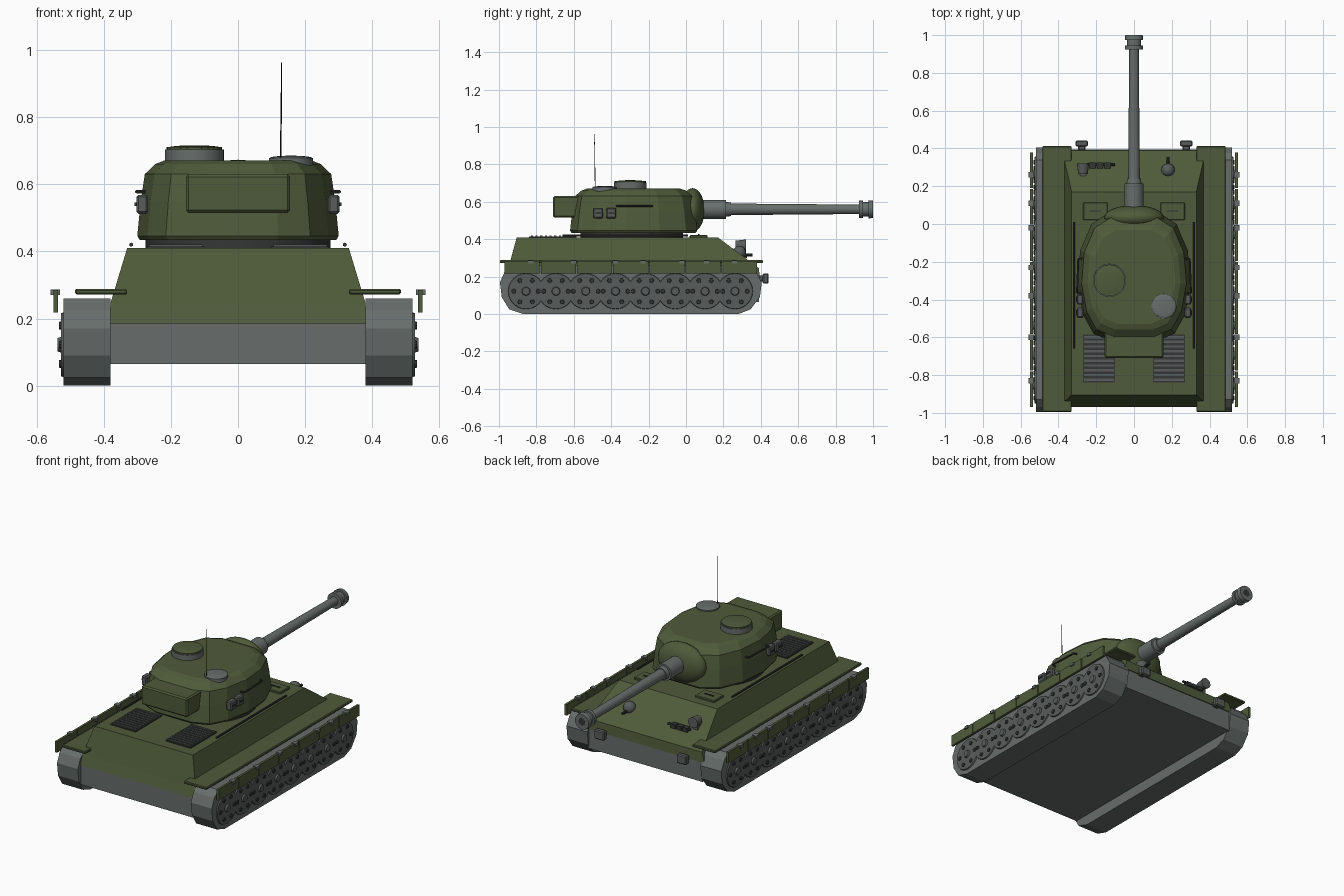
import bpy, bmesh, math
from mathutils import Matrix, Vector

if "Cube" in bpy.data.objects:
    bpy.data.objects.remove(bpy.data.objects["Cube"])


def mat(name, r, g, b):
    m = bpy.data.materials.new(name)
    m.diffuse_color = (r, g, b, 1)
    m.use_nodes = True
    m.node_tree.nodes["Principled BSDF"].inputs["Base Color"].default_value = m.diffuse_color
    return m


GREEN = mat("olive_green", 0.078, 0.105, 0.043)
GREY = mat("track_grey", 0.135, 0.155, 0.148)
STEEL = mat("wheel_steel", 0.095, 0.11, 0.105)
DARK = mat("dark_metal", 0.035, 0.038, 0.037)
BLACK = mat("antenna_black", 0.01, 0.01, 0.01)


def finish(bm, name, m, smooth=True, bevel=0):
    bmesh.ops.recalc_face_normals(bm, faces=bm.faces)
    me = bpy.data.meshes.new(name)
    bm.to_mesh(me)
    bm.free()
    me.materials.append(m)
    if smooth:
        for p in me.polygons:
            p.use_smooth = True
        me.set_sharp_from_angle(angle=math.radians(35))
    ob = bpy.data.objects.new(name, me)
    bpy.context.collection.objects.link(ob)
    if bevel:
        b = ob.modifiers.new("bevel", 'BEVEL')
        b.width, b.segments = bevel, 1
    return ob


def add_box(bm, x0, x1, y0, y1, z0, z1):
    c = Vector(((x0 + x1) / 2, (y0 + y1) / 2, (z0 + z1) / 2))
    s = Matrix.Diagonal((x1 - x0, y1 - y0, z1 - z0, 1))
    bmesh.ops.create_cube(bm, size=1, matrix=Matrix.Translation(c) @ s)


def add_cyl(bm, a, b, r1, r2=None, n=24):
    a, b = Vector(a), Vector(b)
    d = b - a
    rot = d.to_track_quat('Z', 'Y').to_matrix().to_4x4()
    bmesh.ops.create_cone(bm, cap_ends=True, segments=n, radius1=r1,
                          radius2=r1 if r2 is None else r2, depth=d.length,
                          matrix=Matrix.Translation((a + b) / 2) @ rot)


def box(name, m, *dims, bevel=0):
    bm = bmesh.new()
    add_box(bm, *dims)
    return finish(bm, name, m, False, bevel)


def cyl(name, m, a, b, r1, r2=None, n=24):
    bm = bmesh.new()
    add_cyl(bm, a, b, r1, r2, n)
    return finish(bm, name, m)


def ball(name, m, c, s, n=24):
    bm = bmesh.new()
    bmesh.ops.create_uvsphere(bm, u_segments=n, v_segments=n // 2, radius=1,
                              matrix=Matrix.Translation(c) @ Matrix.Diagonal((*s, 1)))
    return finish(bm, name, m)


def loft(name, m, rings, bevel=0):
    bm = bmesh.new()
    vs = [[bm.verts.new(p) for p in r] for r in rings]
    n = len(vs[0])
    for a, b in zip(vs, vs[1:]):
        for i in range(n):
            j = (i + 1) % n
            bm.faces.new((a[i], a[j], b[j], b[i]))
    bm.faces.new(vs[0][::-1])
    bm.faces.new(vs[-1])
    return finish(bm, name, m, False, bevel)


# hull: grey belly and sloped green upper body
box("lower_hull", GREY, -0.385, 0.385, -0.965, 0.39, 0.065, 0.19)


def ring(x, y0, y1, z):
    return [(-x, y0, z), (x, y0, z), (x, y1, z), (-x, y1, z)]


loft("upper_hull", GREEN, [ring(0.40, -0.97, 0.395, 0.185), ring(0.38, -0.95, 0.39, 0.245),
                           ring(0.33, -0.905, 0.17, 0.41)])

# running gear, both sides
TRACK = [(-0.87, 0), (0.28, 0), (0.345, 0.025), (0.395, 0.09), (0.405, 0.17), (0.375, 0.225),
         (0.34, 0.26), (-0.93, 0.26), (-0.97, 0.225), (-0.995, 0.17), (-0.985, 0.09), (-0.945, 0.025)]
for s, side in ((-1, "left"), (1, "right")):
    loft("track_" + side, GREY, [[(s * x, y, z) for y, z in TRACK] for x in (0.38, 0.52)])
    wheels, bolts = bmesh.new(), bmesh.new()
    for i in range(8):
        y, z = -0.855 + i * 0.1595, 0.122
        add_cyl(wheels, (s * 0.50, y, z), (s * 0.527, y, z), 0.102, 0.094)
        add_cyl(wheels, (s * 0.52, y, z), (s * 0.537, y, z), 0.026, 0.02, 12)
        for k in range(6):
            a = k * math.pi / 3
            by, bz = y + 0.066 * math.cos(a), z + 0.066 * math.sin(a)
            add_cyl(bolts, (s * 0.52, by, bz), (s * 0.533, by, bz), 0.014, 0.011, 8)
    finish(wheels, "road_wheels_" + side, STEEL)
    finish(bolts, "wheel_bolts_" + side, DARK)
    # fender and side skirt panels
    x0, x1 = sorted((s * 0.33, s * 0.485))
    box("fender_" + side, GREEN, x0, x1, -0.995, 0.412, 0.272, 0.288, bevel=0.004)
    skirt, clips = bmesh.new(), bmesh.new()
    x0, x1 = sorted((s * 0.536, s * 0.55))
    for i in range(7):
        y = -0.97 + i * 0.1935
        add_box(skirt, x0, x1, y, y + 0.188, 0.218, 0.285)
    for y in (-0.83, -0.6, -0.38, -0.23, -0.02, 0.11, 0.26):
        a, b = sorted((s * 0.53, s * 0.558))
        add_box(clips, a, b, y - 0.014, y + 0.014, 0.27, 0.287)
    finish(skirt, "skirt_panels_" + side, GREEN, False)
    finish(clips, "skirt_clips_" + side, GREY, False)

    # engine grille with slats
    x0, x1 = sorted((s * 0.10, s * 0.27))
    box("grille_base_" + side, DARK, x0, x1, -0.84, -0.585, 0.405, 0.415)
    slats = bmesh.new()
    for i in range(10):
        y = -0.83 + i * 0.025
        add_box(slats, x0 + 0.005, x1 - 0.005, y, y + 0.012, 0.412, 0.421)
    finish(slats, "grille_slats_" + side, STEEL, False)

    # crew hatch, tow cable rod and tow bracket
    x0, x1 = sorted((s * 0.14, s * 0.27))
    box("hull_hatch_" + side, GREEN, x0, x1, 0.02, 0.115, 0.405, 0.422, bevel=0.004)
    box("hatch_handle_" + side, DARK, s * 0.205 - 0.03, s * 0.205 + 0.03, 0.065, 0.071, 0.42, 0.427)
    cyl("deck_rod_" + side, DARK, (s * 0.318, -0.66, 0.42), (s * 0.318, 0.01, 0.42), 0.006, n=8)
    bm = bmesh.new()
    add_box(bm, s * 0.277 - 0.02, s * 0.277 + 0.02, 0.385, 0.42, 0.175, 0.205)
    add_box(bm, s * 0.277 - 0.033, s * 0.277 + 0.033, 0.41, 0.442, 0.163, 0.218)
    finish(bm, "tow_bracket_" + side, STEEL, False, 0.006)

    # spare links and handrail on the turret side
    for y in (-0.47, -0.40):
        x0, x1 = sorted((s * 0.268, s * 0.303))
        box("spare_link_" + side, STEEL, x0, x1, y - 0.027, y + 0.027, 0.512, 0.568, bevel=0.006)
        x0, x1 = sorted((s * 0.295, s * 0.308))
        box("spare_link_pin_" + side, DARK, x0, x1, y - 0.015, y + 0.015, 0.535, 0.545)
    rail = bmesh.new()
    pts = [(s * 0.275, -0.37, 0.578), (s * 0.302, -0.365, 0.578),
           (s * 0.295, -0.185, 0.578), (s * 0.265, -0.18, 0.578)]
    for a, b in zip(pts, pts[1:]):
        add_cyl(rail, a, b, 0.005, n=8)
    finish(rail, "turret_handrail_" + side, DARK)

# turret ring and faceted turret
cyl("turret_ring", DARK, (0, -0.29, 0.405), (0, -0.29, 0.437), 0.275, n=32)
half = [(0.12, -0.62), (0.215, -0.58), (0.27, -0.48), (0.30, -0.32), (0.285, -0.14),
        (0.225, 0.0), (0.13, 0.06)]
outline = half + [(-x, y) for x, y in half[::-1]]
loft("turret", GREEN, [[(x * k, -0.28 + (y + 0.28) * k, z) for x, y in outline]
                       for z, k in ((0.434, 0.975), (0.446, 1), (0.55, 0.965), (0.63, 0.925),
                                    (0.66, 0.82), (0.671, 0.73))])
box("stowage_bin", GREEN, -0.155, 0.155, -0.71, -0.55, 0.515, 0.63, bevel=0.008)

# gun
ball("mantlet", GREEN, (0, 0.035, 0.556), (0.158, 0.064, 0.117), 32)
for name, y0, y1, r1, r2 in (("gun_sleeve", 0.06, 0.215, 0.051, 0.051),
                             ("gun_collar", 0.21, 0.24, 0.04, 0.036),
                             ("gun_barrel", 0.23, 0.95, 0.031, 0.025),
                             ("muzzle_rear_ring", 0.925, 0.945, 0.047, 0.047),
                             ("muzzle_body", 0.94, 0.985, 0.038, 0.038),
                             ("muzzle_front_ring", 0.975, 1.0, 0.049, 0.046)):
    cyl(name, GREY, (0, y0, 0.56), (0, y1, 0.56), r1, r2)
cyl("gun_bore", DARK, (0, 0.99, 0.56), (0, 1.0005, 0.56), 0.022)

# roof hatches and antenna
cyl("cupola_base", GREY, (-0.13, -0.298, 0.655), (-0.13, -0.298, 0.703), 0.088, n=32)
cyl("cupola_lid", GREEN, (-0.13, -0.298, 0.703), (-0.13, -0.298, 0.711), 0.083, n=32)
ball("cupola_dome", GREEN, (-0.13, -0.298, 0.707), (0.083, 0.083, 0.009))
cyl("loader_hatch", GREY, (0.158, -0.435, 0.65), (0.158, -0.435, 0.678), 0.066, n=32)
ball("loader_hatch_dome", GREY, (0.158, -0.435, 0.678), (0.064, 0.064, 0.007))
cyl("antenna", BLACK, (0.127, -0.485, 0.66), (0.13, -0.49, 0.963), 0.0025, 0.0015, n=6)

# front plate fittings: machine gun, headlamp, tools
ball("machine_gun_ball", STEEL, (0.18, 0.285, 0.328), (0.036, 0.036, 0.036), 16)
cyl("machine_gun_barrel", DARK, (0.18, 0.30, 0.315), (0.18, 0.355, 0.315), 0.008, n=10)
box("headlamp_bracket", STEEL, -0.285, -0.255, 0.255, 0.295, 0.30, 0.35)
cyl("headlamp", STEEL, (-0.27, 0.265, 0.367), (-0.27, 0.32, 0.367), 0.025, 0.032, n=16)
for x in (-0.22, -0.18, -0.14):
    box("front_tool_clip", DARK, x - 0.015, x + 0.015, 0.295, 0.325, 0.30, 0.325)
cyl("front_tool_bar", DARK, (-0.25, 0.315, 0.318), (-0.10, 0.315, 0.318), 0.007, n=8)
